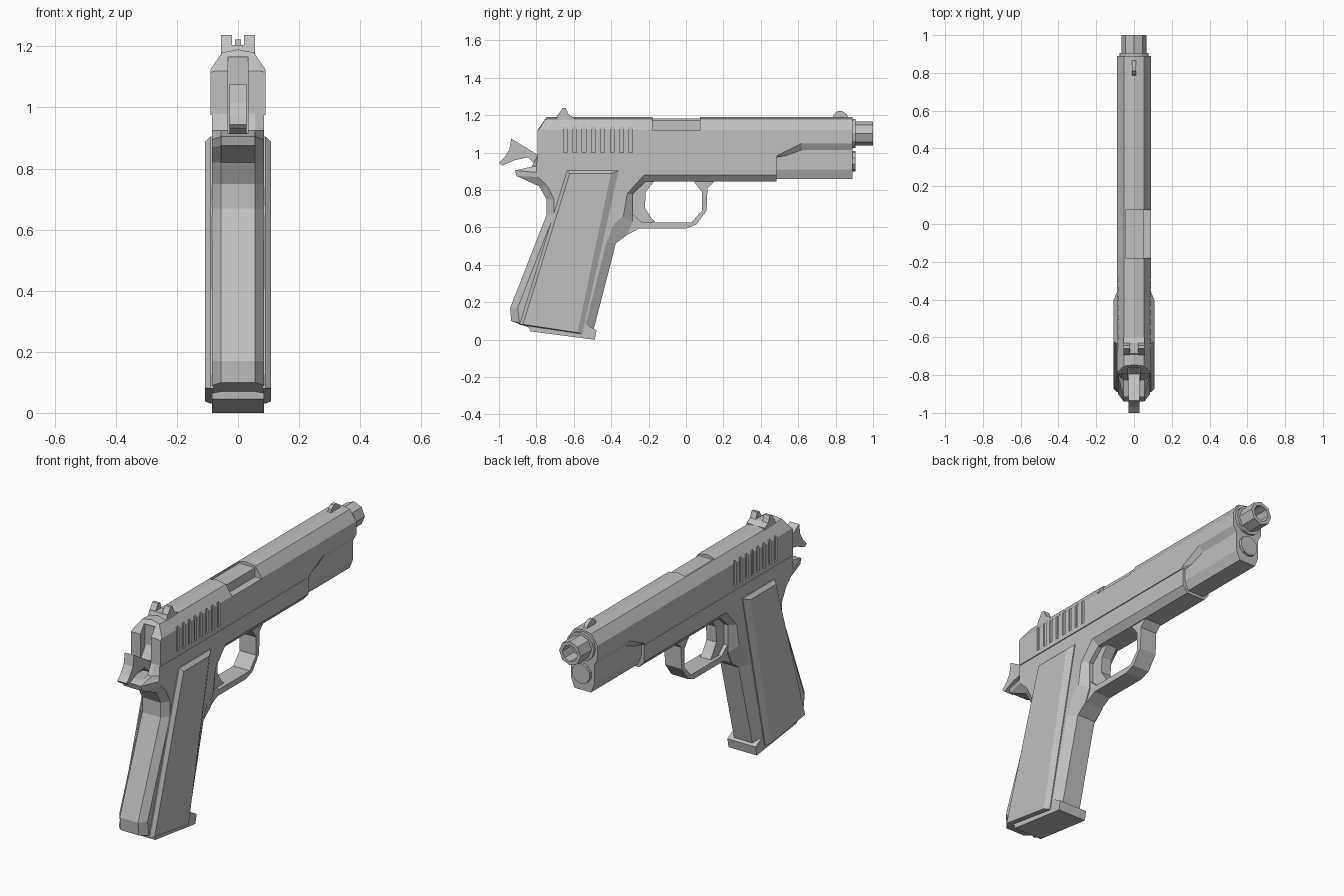
import bpy, bmesh, math

if "Cube" in bpy.data.objects:
    bpy.data.objects.remove(bpy.data.objects["Cube"])

metal = bpy.data.materials.new("grey_metal")
metal.diffuse_color = (0.53, 0.53, 0.53, 1)
metal.use_nodes = True
metal.node_tree.nodes["Principled BSDF"].inputs["Base Color"].default_value = metal.diffuse_color


def finish(bm, name):
    bmesh.ops.recalc_face_normals(bm, faces=bm.faces)
    me = bpy.data.meshes.new(name)
    bm.to_mesh(me)
    bm.free()
    me.materials.append(metal)
    ob = bpy.data.objects.new(name, me)
    bpy.context.collection.objects.link(ob)
    return ob


def skin(name, rings):
    """Join matching closed rings of 3D points and cap both ends."""
    bm = bmesh.new()
    rows = [[bm.verts.new(p) for p in r] for r in rings]
    n = len(rows[0])
    for a, b in zip(rows, rows[1:]):
        for i in range(n):
            j = (i + 1) % n
            bm.faces.new((a[i], a[j], b[j], b[i]))
    bm.faces.new(rows[0])
    bm.faces.new(rows[-1])
    return finish(bm, name)


def side_loft(name, layers):
    """Layers of (x, [(y, z), ...]) skinned across x."""
    return skin(name, [[(x, y, z) for y, z in pts] for x, pts in layers])


def plate(name, pts, half):
    return side_loft(name, [(-half, pts), (half, pts)])


def mirrored(layers):
    """Extend layers listed from the middle outwards to both sides."""
    return [(-x, p) for x, p in reversed(layers) if x > 0] + layers


def box(name, x0, x1, y0, y1, z0, z1):
    pts = [(y0, z0), (y1, z0), (y1, z1), (y0, z1)]
    return side_loft(name, [(x0, pts), (x1, pts)])


def lathe(name, rings, zc, n):
    """Rings of (radius, y) around an axis along y at height zc."""
    return skin(name, [[(r * math.sin(2 * math.pi * i / n), y,
                         zc + r * math.cos(2 * math.pi * i / n))
                        for i in range(n)] for r, y in rings])


def cut(ob, cutters):
    for c in cutters:
        m = ob.modifiers.new("cut", 'BOOLEAN')
        m.operation, m.solver, m.object = 'DIFFERENCE', 'EXACT', c
    dg = bpy.context.evaluated_depsgraph_get()
    me = bpy.data.meshes.new_from_object(ob.evaluated_get(dg))
    ob.modifiers.clear()
    ob.data = me
    for c in cutters:
        bpy.data.objects.remove(c)


# Slide: ridged top, chamfered shoulders, relieved sides near the muzzle
def slide_outline(top, relief, step):
    return [(-.795, .975), (-.795, min(1.12, top - .01)),
            (-.795 + (top - 1.11) * .62, top), (.89, top),
            (.89, relief), (.62, relief), (step, .985), (.485, .975)]


slide = side_loft("slide", mirrored([
    (0, slide_outline(1.19, 1.015, .54)),
    (.052, slide_outline(1.18, 1.015, .54)),
    (.07, slide_outline(1.154, 1.015, .54)),
    (.09, slide_outline(1.125, 1.05, .487))]))
cutters = [box("port_cutter", -.045, .2, -.18, .075, 1.122, 1.3),
           box("hammer_slot_cutter", -.032, .032, -.9, -.755, .9, 1.165)]
for i in range(8):
    y = -.645 + i * .05
    for s in (-1, 1):
        xs = sorted((s * .081, s * .2))
        cutters.append(box("groove_cutter", *xs, y - .01, y + .01, 1.0, 1.137))
cut(slide, cutters)

# Barrel hood seen in the ejection port
box("barrel_hood", -.044, .05, -.179, .074, 1.10, 1.172)

# Block under the front of the slide, chamfered at the bottom
section = [(-.07, 1.02), (-.07, .91), (-.05, .86), (.05, .86), (.07, .91), (.07, 1.02)]
skin("front_block", [[(x, y, z) for x, z in section] for y in (.48, .89)])

# Barrel with open bore, bushing and spring plug
lathe("barrel", [(.065, .88), (.065, 1.0), (.045, 1.0), (.045, .92)], 1.102, 8)
lathe("bushing", [(.078, .87), (.078, .905)], 1.102, 12)
lathe("spring_plug", [(.055, .87), (.055, .905)], .955, 10)

# Frame: wide sides narrowing to a flat strap at front and back
strap = [(-.795, .98), (-.825, .925), (-.915, .905), (-.905, .875), (-.785, .82),
         (-.745, .75), (-.745, .67), (-.94, .17), (-.935, .10), (-.84, .07),
         (-.50, .03), (-.375, .515), (-.315, .56), (-.285, .63), (-.285, .78),
         (-.215, .845), (.485, .845), (.485, .98)]
side = [(-.795, .98), (-.80, .925), (-.80, .895), (-.79, .87), (-.74, .82),
        (-.705, .75), (-.705, .67), (-.90, .17), (-.89, .09), (-.84, .065),
        (-.55, .03), (-.425, .52), (-.385, .62), (-.335, .66), (-.315, .78),
        (-.225, .88), (.485, .88), (.485, .98)]
frame = side_loft("frame", mirrored([(.055, strap), (.085, side)]))
cut(frame, [box("hammer_slot_cutter", -.032, .032, -.87, -.755, .915, 1.1)])

# Trigger guard and trigger
plate("trigger_guard", [
    (-.36, .53), (-.315, .56), (-.25, .595), (0, .595), (.055, .615), (.11, .69),
    (.115, .81), (.165, .86), (.03, .86), (.085, .79), (.085, .69), (.03, .627),
    (-.235, .627), (-.285, .67), (-.36, .67)], .05)
plate("trigger", [
    (-.30, .80), (-.26, .86), (-.16, .86), (-.215, .79), (-.22, .705), (-.185, .65),
    (-.165, .63), (-.24, .62), (-.30, .66)], .03)

# Grip panels with bevelled rims
for s, label in ((-1, "left"), (1, "right")):
    side_loft("grip_panel_" + label, [
        (s * .08, [(-.635, .905), (-.36, .905), (-.555, .03), (-.89, .08)]),
        (s * .09, [(-.635, .905), (-.36, .905), (-.555, .03), (-.89, .08)]),
        (s * .108, [(-.622, .888), (-.402, .888), (-.58, .038), (-.872, .082)])])

# Magazine base
plate("magazine_base", [(-.84, .09), (-.835, .045), (-.53, .005), (-.488, 0),
                        (-.478, .05), (-.55, .09)], .085)

# Hammer with curved spur
plate("hammer", [
    (-.935, 1.075), (-.945, 1.015), (-.97, .975), (-1.0, .945), (-.985, .93),
    (-.915, .96), (-.845, .975), (-.80, .93), (-.76, .91), (-.75, 1.06),
    (-.795, .99), (-.86, 1.03)], .028)

# Rear sight with notch, front sight
plate("rear_sight_base", [(-.70, 1.165), (-.685, 1.205), (-.63, 1.205),
                          (-.60, 1.188), (-.60, 1.165)], .055)
for s, label in ((-1, "left"), (1, "right")):
    ear = [(-.685, 1.2), (-.67, 1.222), (-.66, 1.238), (-.643, 1.238), (-.627, 1.2)]
    side_loft("rear_sight_ear_" + label, [(s * .02, ear), (s * .055, ear)])
plate("front_sight", [(.785, 1.18), (.79, 1.205), (.81, 1.222), (.835, 1.222),
                      (.86, 1.205), (.87, 1.18)], .01)
